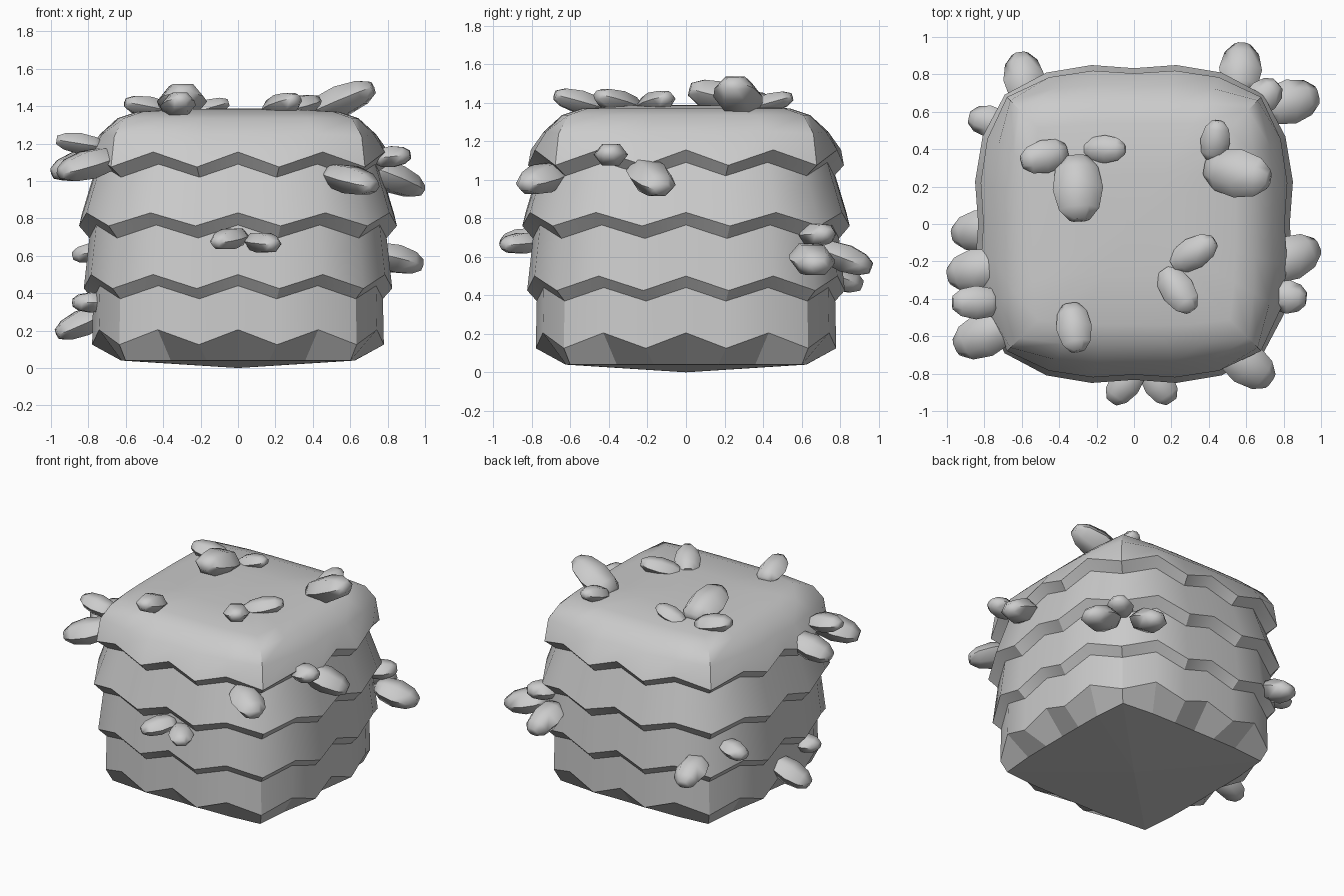
import bpy, math
from mathutils import Vector

if "Cube" in bpy.data.objects:
    bpy.data.objects.remove(bpy.data.objects["Cube"])


def make_object(name, verts, faces, angle, flat_below=-1):
    mesh = bpy.data.meshes.new(name)
    mesh.from_pydata(verts, [], faces)
    mesh.update()
    obj = bpy.data.objects.new(name, mesh)
    bpy.context.collection.objects.link(obj)
    bpy.ops.object.select_all(action='DESELECT')
    obj.select_set(True)
    bpy.context.view_layer.objects.active = obj
    bpy.ops.object.mode_set(mode='EDIT')
    bpy.ops.mesh.select_all(action='SELECT')
    bpy.ops.mesh.normals_make_consistent(inside=False)
    bpy.ops.object.mode_set(mode='OBJECT')
    bpy.ops.object.shade_smooth_by_angle(angle=math.radians(angle))
    for p in mesh.polygons:
        if p.center.z < flat_below:
            p.use_smooth = False
    return obj


def side_faces(rings, n):
    return [(r * n + i, r * n + (i + 1) % n, (r + 1) * n + (i + 1) % n, (r + 1) * n + i)
            for r in range(rings - 1) for i in range(n)]


# Layered body: rounded square rings with zigzag lips
N = 24
ROUND = [0.98, 1.035, 1.10, 1.15, 1.10, 1.035]    # radius every 15 degrees
SQUARE = [1.0, 1.035, 1.15, 1.36, 1.15, 1.035]
# (z of peaks, z of valleys, half width, squareness)
LAYERS = [
    (0.04, 0.04, 0.625, 1.0), (0.205, 0.125, 0.78, 0),
    (0.44, 0.37, 0.775, 0), (0.50, 0.425, 0.825, 0),
    (0.765, 0.695, 0.795, 0), (0.83, 0.76, 0.85, 0),
    (1.09, 1.02, 0.77, 0), (1.155, 1.075, 0.82, 0.1),
    (1.25, 1.24, 0.745, 0.5), (1.335, 1.335, 0.645, 0.9),
    (1.37, 1.37, 0.54, 0.9), (1.385, 1.385, 0.27, 0.9),
]
verts = []
for peak, valley, half, sq in LAYERS:
    for i in range(N):
        a = math.tau * i / N
        r = half * (ROUND[i % 6] * (1 - sq) + SQUARE[i % 6] * sq)
        verts.append((r * math.cos(a), r * math.sin(a), valley if i % 2 else peak))
faces = side_faces(len(LAYERS), N)
bottom, top = len(verts), len(verts) + 1
verts += [(0, 0, 0), (0, 0, 1.388)]
last = (len(LAYERS) - 1) * N
for i in range(N):
    j = (i + 1) % N
    faces += [(bottom, j, i), (top, last + i, last + j)]
make_object("layered_body", verts, faces, 33, flat_below=0.15)


# Pebble: flattened tapered prism with blunt ends
def pebble(name, base, tip, width, thick=0.72):
    base, tip = Vector(base), Vector(tip)
    axis = tip - base
    side = axis.cross(Vector((0, 0, 1))).normalized()
    up = side.cross(axis).normalized()
    n = 6
    profile = [(0, 0.5), (0.18, 0.85), (0.5, 1.0), (0.82, 0.8), (1, 0.4)]
    pts = []
    for t, s in profile:
        for i in range(n):
            a = math.tau * i / n
            pts.append(base + axis * t + side * (math.cos(a) * s * width)
                       + up * (math.sin(a) * s * width * thick))
    fs = side_faces(len(profile), n)
    fs += [tuple(range(n)), tuple(range((len(profile) - 1) * n, len(profile) * n))]
    make_object(name, pts, fs, 62)


TOP = [
    ((-.31, .36, 1.38), (-.29, .02, 1.47), .135),
    ((-.36, .39, 1.37), (-.60, .33, 1.42), .09),
    ((-.26, .40, 1.36), (-.05, .40, 1.42), .075),
    ((.39, .30, 1.36), (.72, .24, 1.50), .13),
    ((.42, .34, 1.37), (.45, .55, 1.43), .08),
    ((.21, -.22, 1.37), (.43, -.09, 1.43), .085),
    ((.16, -.25, 1.37), (.31, -.46, 1.44), .09),
    ((-.34, -.43, 1.37), (-.30, -.68, 1.44), .095),
]
SIDE = [
    ((-.57, .66, .54), (-.61, .91, .45), .11),      # back left corner
    ((-.68, .53, .63), (-.88, .57, .60), .085),
    ((.56, .70, .64), (.58, .96, .54), .115),       # back right corner
    ((.70, .62, .62), (.98, .69, .55), .12),
    ((.62, .62, .71), (.77, .75, .72), .09),
    ((-.70, -.01, .30), (-.965, -.06, .18), .11),   # left, low
    ((-.70, -.26, .35), (-.88, -.30, .35), .085),
    ((-.72, -.22, 1.13), (-.99, -.28, 1.04), .115),  # left, high
    ((-.72, -.42, 1.18), (-.97, -.42, 1.22), .09),
    ((-.66, -.53, 1.13), (-.95, -.66, 1.04), .12),
    ((.70, -.24, 1.07), (.98, -.12, .95), .12),     # right
    ((.73, -.38, 1.12), (.92, -.40, 1.14), .09),
    ((.48, -.66, 1.04), (.73, -.84, .97), .115),    # front right corner
    ((.02, -.76, .71), (-.12, -.95, .67), .085),    # front
    ((.07, -.76, .68), (.20, -.95, .66), .085),
]
for i, p in enumerate(TOP):
    pebble(f"top_pebble_{i + 1}", *p)
for i, p in enumerate(SIDE):
    pebble(f"side_pebble_{i + 1}", *p)
